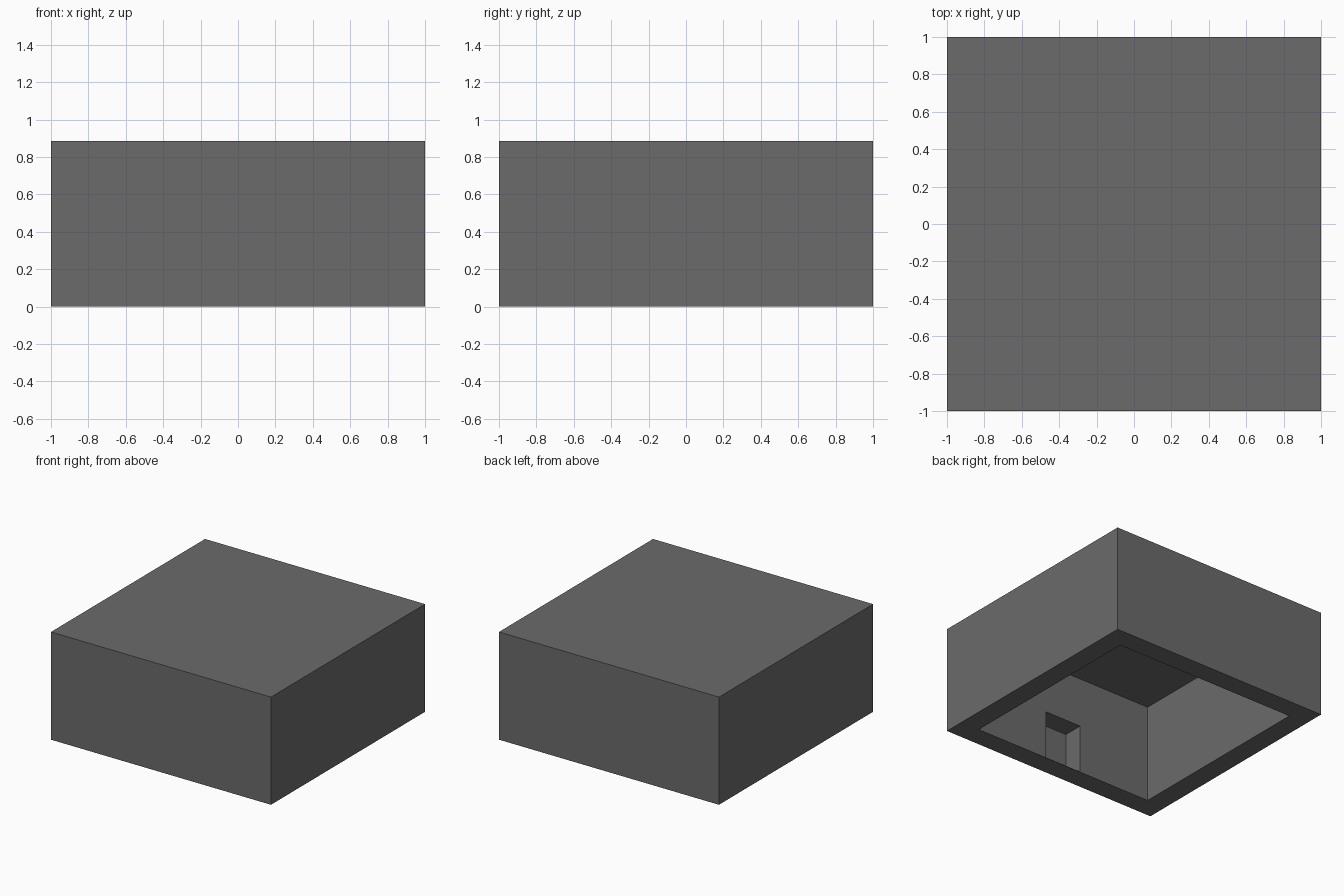
import bpy

if "Cube" in bpy.data.objects:
    bpy.data.objects.remove(bpy.data.objects["Cube"])

H = 0.885      # overall height
WALL = 0.17    # wall thickness
CEIL = 0.81    # underside of the roof
SKIN = 0.003   # thin skin closing the doorway niche


def box(name, lo, hi):
    bpy.ops.mesh.primitive_cube_add(size=1, location=[(a + b) / 2 for a, b in zip(lo, hi)])
    ob = bpy.context.object
    ob.name = name
    ob.scale = [b - a for a, b in zip(lo, hi)]
    bpy.ops.object.transform_apply(location=True, rotation=True, scale=True)
    return ob


def cut(target, cutter):
    mod = target.modifiers.new(cutter.name, 'BOOLEAN')
    mod.operation = 'DIFFERENCE'
    mod.solver = 'EXACT'
    mod.object = cutter
    bpy.context.view_layer.objects.active = target
    bpy.ops.object.modifier_apply(modifier=mod.name)
    bpy.data.objects.remove(cutter, do_unlink=True)


# Outer block
shell = box("room_shell", (-1, -1, 0), (1, 1, H))

# Room cavity, open at the bottom
i = 1 - WALL
cut(shell, box("cavity_cutter", (-i, -i, -0.2), (i, i, CEIL)))

# Doorway niche in the inner face of the front wall
cut(shell, box("doorway_cutter", (-0.167, -1 + SKIN, SKIN), (0.167, -0.6, 0.4)))

# Dark grey finish
mat = bpy.data.materials.new("dark_grey")
mat.diffuse_color = (0.146, 0.146, 0.146, 1)
mat.use_nodes = True
mat.node_tree.nodes["Principled BSDF"].inputs["Base Color"].default_value = mat.diffuse_color
shell.data.materials.clear()
shell.data.materials.append(mat)
